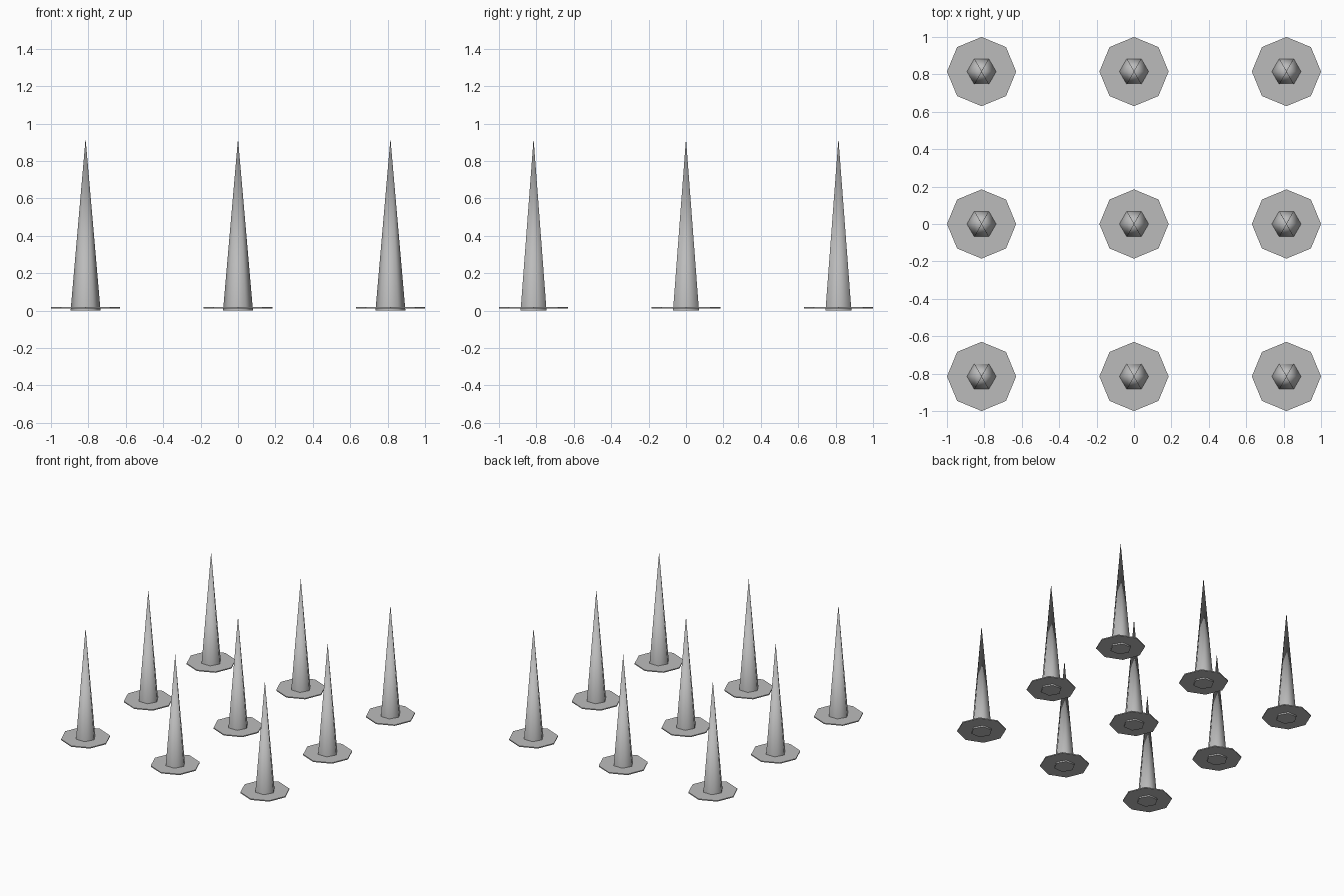
import bpy
import math

cube = bpy.data.objects.get("Cube")
if cube:
    bpy.data.objects.remove(cube, do_unlink=True)

SPACING = 0.815
HEIGHT = 0.92


def make_material(name, colour):
    mat = bpy.data.materials.new(name)
    mat.use_nodes = True
    mat.diffuse_color = colour
    mat.node_tree.nodes["Principled BSDF"].inputs["Base Color"].default_value = colour
    return mat


metal = make_material("grey metal", (0.5, 0.5, 0.5, 1))


def finish(name, smooth):
    obj = bpy.context.object
    obj.name = name
    obj.data.materials.append(metal)
    if smooth:
        bpy.ops.object.shade_smooth_by_angle(angle=math.radians(65))


def add_spike(x, y, label):
    # Six-sided spike with corners on the x axis
    bpy.ops.mesh.primitive_cone_add(vertices=6, radius1=0.08, radius2=0, depth=HEIGHT,
                                    location=(x, y, HEIGHT / 2),
                                    rotation=(0, 0, math.pi / 2))
    finish("spike_" + label, True)
    # Thin eight-sided collar near the foot of the spike
    bpy.ops.mesh.primitive_cylinder_add(vertices=8, radius=0.185, depth=0.008,
                                        location=(x, y, 0.016))
    finish("collar_" + label, False)


# Square grid of spikes
for row, row_name in enumerate(("front", "middle", "back")):
    for column, column_name in enumerate(("right", "centre", "left")):
        add_spike((column - 1) * SPACING, (row - 1) * SPACING, row_name + "_" + column_name)
